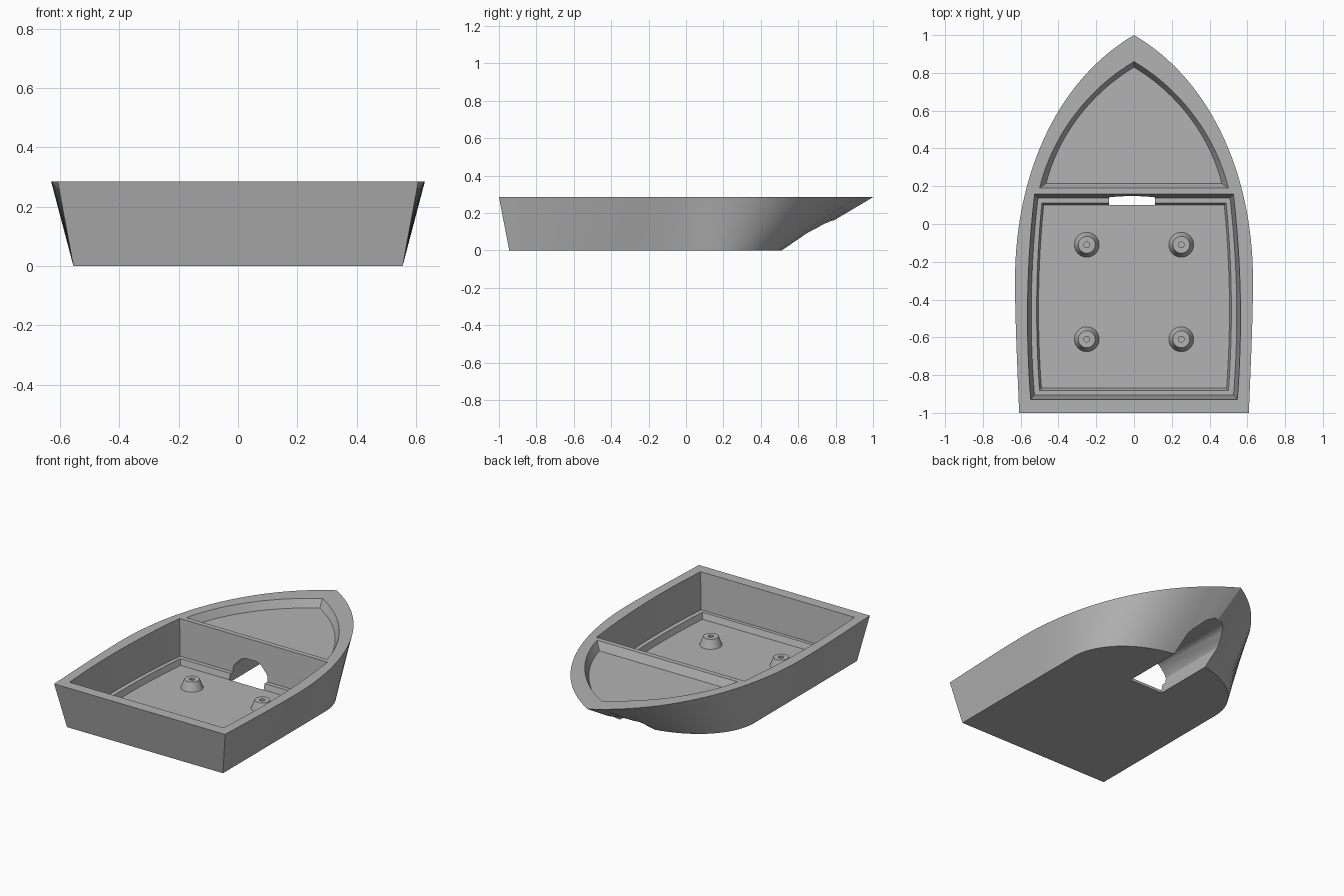
import bpy, bmesh, math
from mathutils import Vector
from mathutils.geometry import interpolate_bezier

if "Cube" in bpy.data.objects:
    bpy.data.objects.remove(bpy.data.objects["Cube"], do_unlink=True)

HEIGHT = 0.285
LEDGE_Z = 0.055
FLOOR_Z = 0.018

grey = bpy.data.materials.new("hull grey")
grey.use_nodes = True
colour = (0.45, 0.45, 0.45, 1)
grey.diffuse_color = colour
grey.node_tree.nodes["Principled BSDF"].inputs["Base Color"].default_value = colour


def finish(name, bm):
    bmesh.ops.recalc_face_normals(bm, faces=bm.faces)
    mesh = bpy.data.meshes.new(name)
    bm.to_mesh(mesh)
    bm.free()
    mesh.materials.append(grey)
    obj = bpy.data.objects.new(name, mesh)
    bpy.context.collection.objects.link(obj)
    return obj


def loft(name, *rings):
    """Solid through closed rings of 3D points, capped at both ends."""
    bm = bmesh.new()
    loops = [[bm.verts.new(p) for p in ring] for ring in rings]
    n = len(loops[0])
    for a, b in zip(loops, loops[1:]):
        for i in range(n):
            j = (i + 1) % n
            bm.faces.new((a[i], a[j], b[j], b[i]))
    bm.faces.new(loops[0][::-1])
    bm.faces.new(loops[-1])
    return finish(name, bm)


def bezier(points, segments):
    a, b, c, d = (Vector((x, y, 0)) for x, y in points)
    return [(p.x, p.y) for p in interpolate_bezier(a, b, c, d, segments + 1)]


def mirrored(side, z):
    """Close a right-hand outline across the centre line at height z."""
    left = [(-x, y) for x, y in reversed(side) if x > 1e-5]
    return [(max(x, 0), y, z) for x, y in side] + [(x, y, z) for x, y in left]


def extend(a, b, t):
    return [tuple(p + (q - p) * t for p, q in zip(u, v)) for u, v in zip(a, b)]


def cut(target, cutter):
    mod = target.modifiers.new("cut", 'BOOLEAN')
    mod.operation = 'DIFFERENCE'
    mod.solver = 'EXACT'
    mod.object = cutter
    cutter.hide_render = True
    bpy.context.view_layer.objects.active = target
    bpy.ops.object.modifier_apply(modifier=mod.name)
    bpy.data.objects.remove(cutter, do_unlink=True)


def smooth(obj, angle):
    bpy.ops.object.select_all(action='DESELECT')
    obj.select_set(True)
    bpy.context.view_layer.objects.active = obj
    bpy.ops.object.shade_smooth_by_angle(angle=math.radians(angle))


# Hull: pointed deck outline lofted down to a blunt bottom
deck = bezier([(0.608, -1), (0.618, -0.75), (0.63, -0.5), (0.63, -0.3)], 8)
deck += bezier([(0.63, -0.3), (0.63, 0.3), (0.38, 0.78), (0, 1)], 32)[1:]
bottom = [(0.555, -0.945 + 1.045 * i / 16) for i in range(16)]
for i in range(25):
    a = math.pi / 2 * i / 24
    bottom.append((0.555 * math.cos(a), 0.1 + 0.42 * math.sin(a)))
hull = loft("hull", mirrored(bottom, 0), mirrored(deck, HEIGHT))


# Cockpit: tapered upper recess, then a lower well inside a ledge
def bowed(back, front, w_back, w_mid, w_front, z):
    side = []
    for i in range(17):
        t = i / 16
        bulge = w_mid - (w_back + w_front) / 2
        side.append((w_back + (w_front - w_back) * t + 4 * bulge * t * (1 - t),
                     back + (front - back) * t))
    return mirrored(side, z)


def pocket(name, top, base):
    cut(hull, loft(name, base, top, extend(base, top, 1.3)))


pocket("cockpit_cutter",
       bowed(-0.93, 0.158, 0.547, 0.563, 0.526, HEIGHT),
       bowed(-0.905, 0.138, 0.527, 0.543, 0.508, LEDGE_Z))
pocket("well_cutter",
       bowed(-0.882, 0.11, 0.5, 0.515, 0.488, LEDGE_Z),
       bowed(-0.868, 0.1, 0.49, 0.505, 0.478, FLOOR_Z))

# Shallow foredeck recess
rim = bezier([(0.5, 0.19), (0.44, 0.44), (0.27, 0.7), (0, 0.86)], 24)
sole = bezier([(0.465, 0.215), (0.41, 0.44), (0.25, 0.68), (0, 0.83)], 24)
pocket("foredeck_cutter", mirrored(rim, HEIGHT), mirrored(sole, HEIGHT - 0.05))

# Chamfered tunnel from the cockpit out through the bow
half = [(0.122, -0.1), (0.122, 0.085), (0.112, 0.105),
        (0.07, 0.147), (0.048, 0.157), (0.03, 0.16)]
section = half + [(-x, z) for x, z in reversed(half)]
cut(hull, loft("tunnel_cutter", *[[(x - 0.01, y, z) for x, z in section]
                                  for y in (0.1, 1.2)]))
smooth(hull, 25)

# Four tapered mounting posts with a small bore
profile = [(0.068, FLOOR_Z - 0.005), (0.066, FLOOR_Z), (0.045, 0.072),
           (0.015, 0.072), (0.015, 0.035)]
STEPS = 32
for x, side in ((0.25, "left"), (-0.25, "right")):
    for y, end in ((-0.61, "front"), (-0.11, "rear")):
        rings = [[(x + r * math.cos(math.tau * k / STEPS),
                   y + r * math.sin(math.tau * k / STEPS), z)
                  for k in range(STEPS)] for r, z in profile]
        smooth(loft(f"mounting_post_{end}_{side}", *rings), 30)
